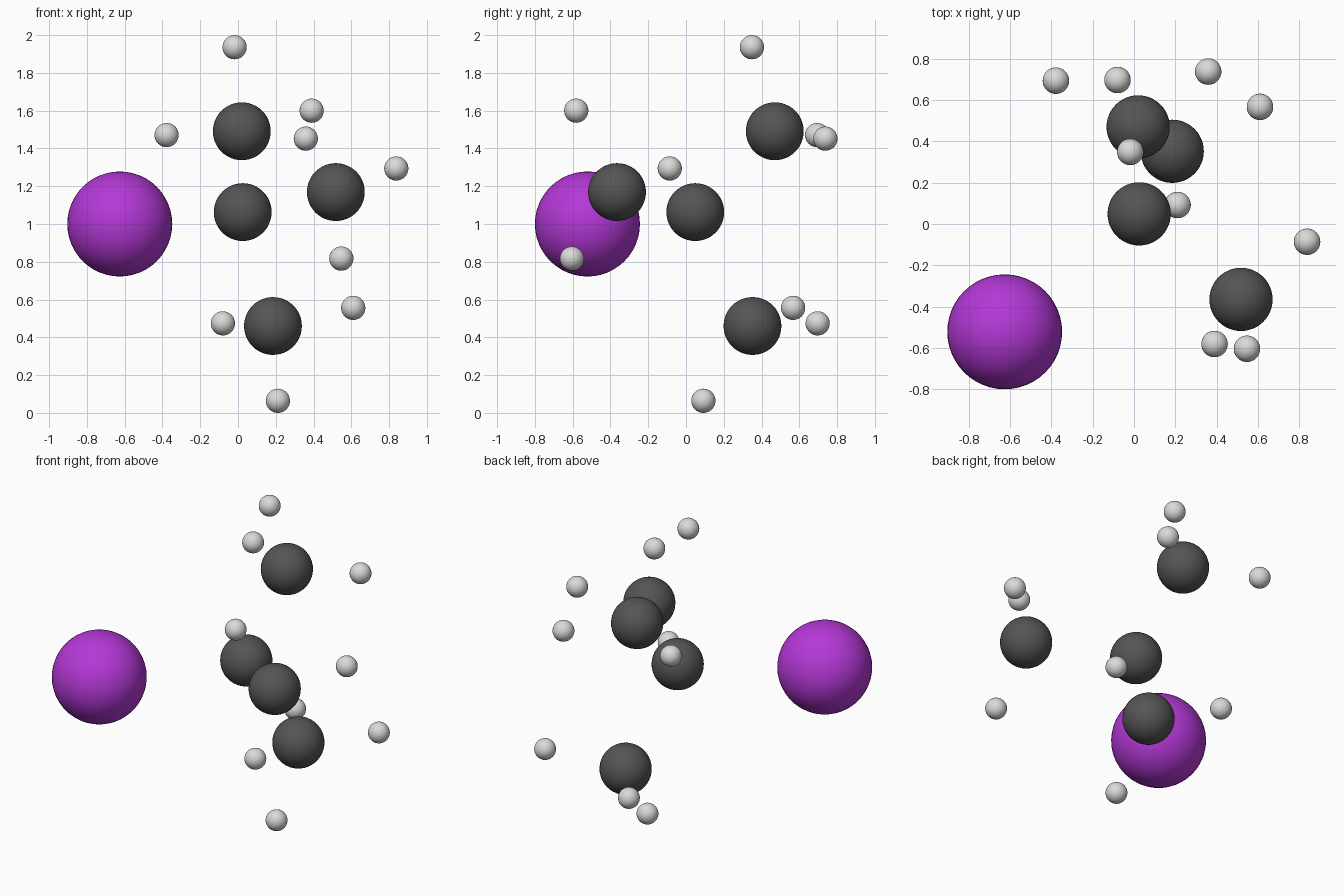
import bpy

cube = bpy.data.objects.get("Cube")
if cube:
    bpy.data.objects.remove(cube, do_unlink=True)


def make_material(name, colour):
    mat = bpy.data.materials.new(name)
    mat.use_nodes = True
    mat.diffuse_color = (*colour, 1)
    mat.node_tree.nodes["Principled BSDF"].inputs["Base Color"].default_value = (*colour, 1)
    return mat


def add_atoms(name, radius, mat, centres):
    for i, centre in enumerate(centres, 1):
        bpy.ops.mesh.primitive_uv_sphere_add(
            segments=48, ring_count=24, radius=radius, location=centre)
        atom = bpy.context.object
        atom.name = f"{name}_{i}"
        atom.data.materials.append(mat)
        bpy.ops.object.shade_smooth()


purple = make_material("purple", (0.46, 0.04, 0.68))
charcoal = make_material("charcoal", (0.09, 0.09, 0.09))
pale_grey = make_material("pale_grey", (0.7, 0.7, 0.7))

# Large halogen atom
add_atoms("iodine_atom", 0.278, purple, [(-0.626, -0.522, 1.0)])

# Central carbon followed by the three around it
add_atoms("carbon_atom", 0.153, charcoal, [
    (0.025, 0.049, 1.063), (0.02, 0.47, 1.491),
    (0.518, -0.365, 1.169), (0.185, 0.352, 0.46)])

# Three small hydrogens around each outer carbon
add_atoms("hydrogen_atom", 0.064, pale_grey, [
    (-0.018, 0.349, 1.936), (-0.378, 0.694, 1.471), (0.359, 0.738, 1.452),
    (0.39, -0.581, 1.6), (0.838, -0.086, 1.294), (0.547, -0.604, 0.817),
    (0.61, 0.567, 0.556), (-0.08, 0.697, 0.474), (0.211, 0.092, 0.064)])
